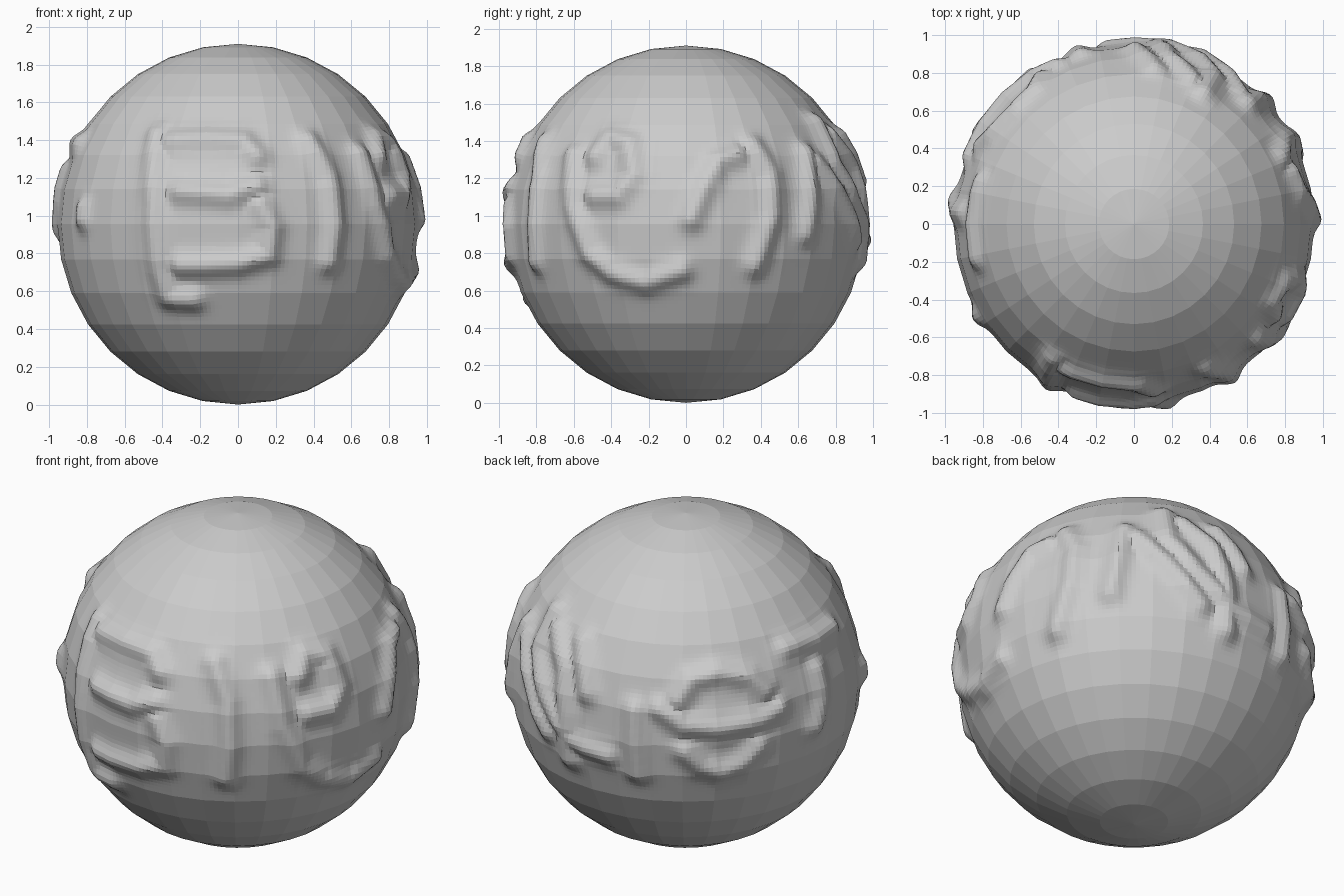
import bpy, bmesh
from math import radians, sin, cos, exp, sqrt
from mathutils import Vector
from mathutils.kdtree import KDTree

if "Cube" in bpy.data.objects:
    bpy.data.objects.remove(bpy.data.objects["Cube"])

R = 0.955          # ball radius
HEIGHT = 0.043     # how far the ridges stand out
WIDTH = 0.062      # ridge softness


def project(az, el, u, v):
    """Point on the ball seen at (u, v) from a viewing direction."""
    a, e = radians(az), radians(el)
    right = Vector((-sin(a), cos(a), 0))
    toward = Vector((cos(a) * cos(e), sin(a) * cos(e), sin(e)))
    up = toward.cross(right)
    d = sqrt(max(R * R - u * u - v * v, 0.0))
    return (right * u + up * v + toward * d).normalized() * R


# Abstract raised ridges, as short paths grouped by the side they lie on
front = [
    [(-.43, .47), (-.45, .1), (-.42, -.25), (-.37, -.39), (-.24, -.4)],
    [(-.36, .44), (.03, .44), (.1, .36)],
    [(-.3, .17), (-.05, .15), (.1, .2)],
    [(.12, .1), (.18, -.02), (.16, -.16), (0, -.21), (-.3, -.22)],
    [(.38, .44), (.48, .25), (.51, 0), (.48, -.2)],
    [(-.82, .08), (-.82, .03)],
]
right = [
    [(-.6, .37), (-.61, .1), (-.52, -.15), (-.4, -.26), (-.22, -.31), (-.03, -.25)],
    [(-.48, .36), (-.41, .46), (-.3, .43), (-.28, .26), (-.36, .15), (-.48, .15)],
    [(.03, .03), (.1, .2), (.17, .33), (.27, .37)],
    [(.36, .42), (.45, .27), (.46, .05), (.37, -.22)],
    [(.64, .38), (.66, .1), (.64, -.05)],
]
back_right = [
    [(.09, .73), (.28, .56), (.44, .35)],
    [(.33, .79), (.5, .64), (.57, .45), (.57, .2)],
    [(.83, .38), (.84, .05)],
]
back_left = [
    [(-.2, -.22), (-.12, -.12), (.03, -.09), (.2, -.13), (.28, -.2)],
    [(-.3, -.26), (-.18, -.36), (.03, -.39), (.25, -.36), (.36, -.3)],
    [(-.17, -.5), (-.08, -.58), (.03, -.61), (.14, -.58), (.24, -.5)],
    [(.42, .02), (.6, .07), (.72, .14)],
    [(.6, -.1), (.62, -.25), (.58, -.4)],
    [(-.75, .36), (-.86, .15), (-.85, -.1), (-.74, -.36), (-.57, -.47)],
    [(-.66, .15), (-.66, -.12)],
]
groups = [(-90, 0, front), (0, 0, right), (45, -30, back_right), (135, 30, back_left)]

# Sample the ridge paths densely
samples = []
for az, el, paths in groups:
    for path in paths:
        pts = [project(az, el, u, v) for u, v in path]
        for a, b in zip(pts, pts[1:]):
            n = max(2, int((b - a).length / 0.01))
            samples += [a.lerp(b, i / n).normalized() * R for i in range(n + 1)]
tree = KDTree(len(samples))
for i, p in enumerate(samples):
    tree.insert(p, i)
tree.balance()

# Faceted ball, finely divided between the polar caps
bm = bmesh.new()
bmesh.ops.create_uvsphere(bm, u_segments=32, v_segments=16, radius=R)
band = [e for e in bm.edges if all(abs(v.co.z) < 0.75 for v in e.verts)]
bmesh.ops.subdivide_edges(bm, edges=band, cuts=7, use_grid_fill=True)

# Push the ridges out of the surface
for v in bm.verts:
    d = v.co.normalized()
    dist = tree.find(d * R)[2]
    if dist < 0.2:
        v.co += d * HEIGHT * exp(-(dist / WIDTH) ** 2)

mesh = bpy.data.meshes.new("embossed_ball")
bm.to_mesh(mesh)
bm.free()
ball = bpy.data.objects.new("embossed_ball", mesh)
ball.location.z = R
bpy.context.collection.objects.link(ball)
